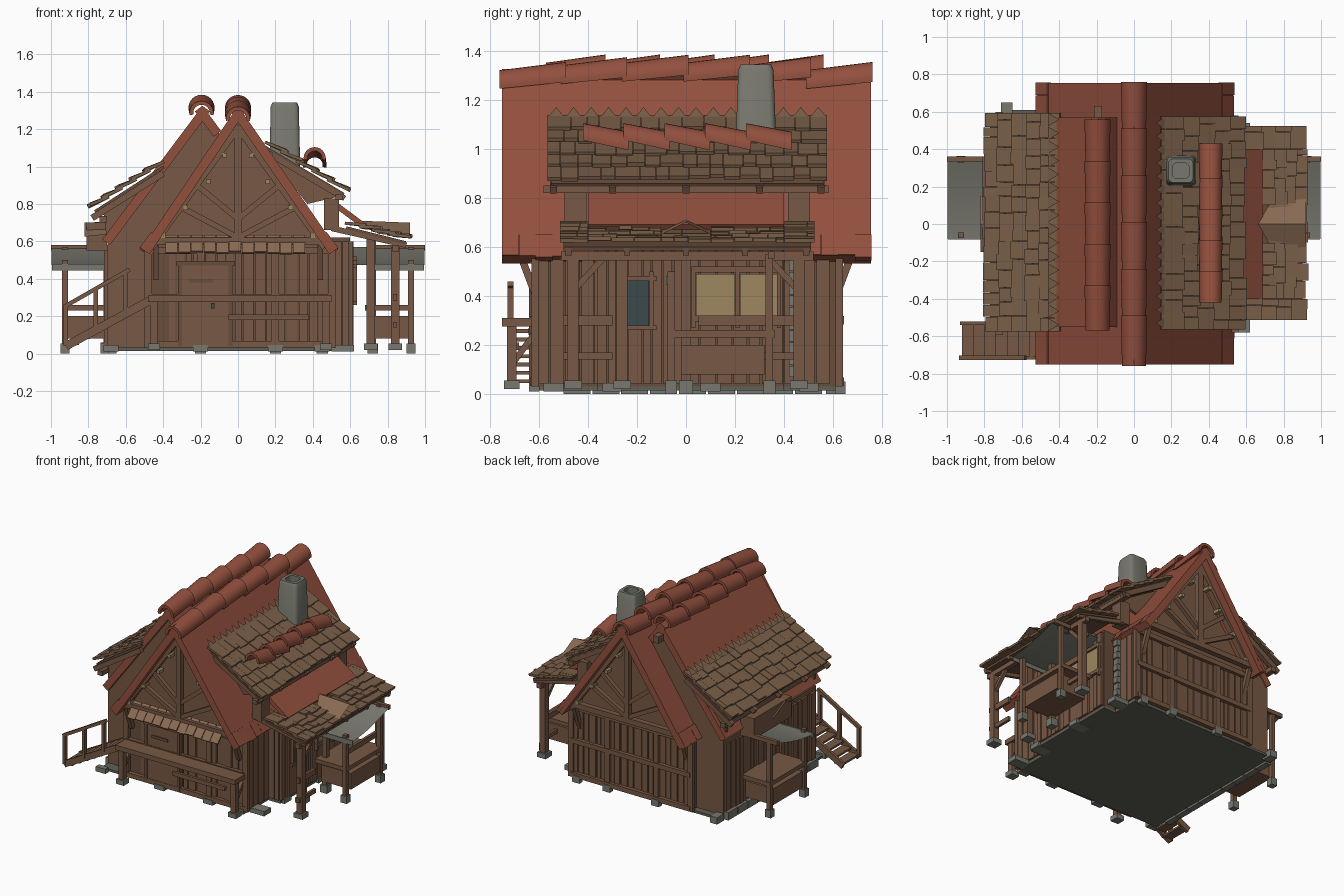
import bpy, bmesh, math, random
from mathutils import Vector, Matrix

if "Cube" in bpy.data.objects:
    bpy.data.objects.remove(bpy.data.objects["Cube"])
random.seed(4)
def material(name, rgb):
    m = bpy.data.materials.new(name)
    m.diffuse_color = (*rgb, 1)
    m.use_nodes = True
    m.node_tree.nodes["Principled BSDF"].inputs["Base Color"].default_value = m.diffuse_color
    return m
RED = material("red tile", (0.29, 0.08, 0.048))
WOOD = material("brown wood", (0.185, 0.098, 0.058))
DARK = material("dark wood", (0.14, 0.074, 0.044))
SHINGLE = material("shingle wood", (0.195, 0.115, 0.066))
LIGHT = material("light wood", (0.25, 0.145, 0.085))
STONE = material("grey stone", (0.19, 0.19, 0.16))
FLOOR = material("dark floor", (0.12, 0.12, 0.1))
TAN = material("tan panel", (0.34, 0.245, 0.12))
GLASS = material("blue grey window", (0.045, 0.068, 0.075))
parts = {}
def part(name, mat):
    return parts.setdefault(name, (bmesh.new(), mat))[0]
def box(name, mat, x0, x1, y0, y1, z0, z1):
    M = Matrix.Translation(((x0+x1)/2, (y0+y1)/2, (z0+z1)/2)) @ Matrix.Diagonal((abs(x1-x0), abs(y1-y0), abs(z1-z0), 1))
    bmesh.ops.create_cube(part(name, mat), size=1, matrix=M)
def beam(name, mat, p, q, w=0.03, h=0.03):
    p, q = Vector(p), Vector(q)
    M = Matrix.Translation((p+q)/2) @ (q-p).to_track_quat('X', 'Z').to_matrix().to_4x4() @ Matrix.Diagonal(((q-p).length, w, h, 1))
    bmesh.ops.create_cube(part(name, mat), size=1, matrix=M)
def poly(name, mat, pts):
    bm = part(name, mat)
    return bm, bm.faces.new([bm.verts.new(p) for p in pts])
def prism(name, mat, pts, y0, y1):
    """Extrude an (x, z) outline along y."""
    bm, f = poly(name, mat, [(x, y0, z) for x, z in pts])
    g = bmesh.ops.extrude_face_region(bm, geom=[f])['geom']
    bmesh.ops.translate(bm, vec=(0, y1-y0, 0), verts=[v for v in g if isinstance(v, bmesh.types.BMVert)])
def slope(name, mat, a, b, y0, y1, th):
    """Flat roof slab whose top runs from a to b in (x, z)."""
    d = (Vector(b) - Vector(a)).normalized()
    n = Vector((-d.y, d.x)) * (-1 if d.x > 0 else 1)
    prism(name, mat, [a, b, tuple(Vector(b)+n*th), tuple(Vector(a)+n*th)], y0, y1)
def shingles(name, a, b, y0, y1, rows, th=0.016):
    """Overlapping rows of random-width boards down a slope."""
    a, b = Vector(a), Vector(b)
    d = (b-a) / rows
    u = d.normalized()
    for i in range(rows):
        y = y0
        while y < y1 - 0.01:
            y2 = min(y + random.uniform(.05, .1), y1)
            if y1 - y2 < 0.03: y2 = y1
            s, e = a + d*i - u*0.03, a + d*(i+1) + u*random.uniform(0, .02)
            beam(name, SHINGLE, (s.x, (y+y2)/2, s.y), (e.x, (y+y2)/2, e.y + random.uniform(.014, .026)), y2-y-0.002, th)
            y = y2
def zigzag(name, x, z, tip, tipz, y0, y1, n):
    """Pointed boards along the top edge of a shingle field."""
    L = (y1-y0)/n
    for i in range(n):
        poly(name, SHINGLE, [(x, y0+L*i, z), (x, y0+L*(i+1), z), (tip, y0+L*(i+.5), tipz)])
def ridge(name, x, y0, y1, n, r, zfun, tilt):
    """Half-round ridge tiles, each tapered and tilted."""
    bm, L = part(name, RED), (y1-y0)/n
    for i in range(n):
        ya, yb = y0+L*i, y0+L*(i+1)+0.02
        z = zfun((ya+yb)/2)
        A, Ai, B, Bi = [[bm.verts.new((x+k*math.cos(t), y, z+dz+k*math.sin(t))) for t in [math.radians(-10+200*j/14) for j in range(15)]]
                        for y, rr, dz in ((ya, r*.92, -tilt), (yb, r, tilt)) for k in (rr, rr-0.02)]
        for p, q in ((A, B), (Bi, Ai), (Ai, A), (B, Bi)):
            for j in range(14):
                bm.faces.new((p[j], p[j+1], q[j+1], q[j]))
        for j in (0, 14):
            bm.faces.new((A[j], B[j], Bi[j], Ai[j]))
def planks(name, axis, pos, a, b, z0, z1, out):
    """Vertical boards on a wall; axis is the direction they run along."""
    while a < b - 0.01:
        v = min(a + random.uniform(0.035, 0.07), b)
        t = pos + out*random.uniform(0.006, 0.018)
        box(name, WOOD, *((a, v-.007, pos, t) if axis == 'x' else (pos, t, a, v-.007)), z0, z1)
        a = v
def post(name, x, y, z1, w=0.035):
    box(name, WOOD, x-w/2, x+w/2, y-w/2, y+w/2, 0.04, z1)
    box("stone_feet", STONE, x-w*.8, x+w*.8, y-w*.8, y+w*.8, 0.0 if w < .04 else 0.02, 0.055)
# House body, floor and side bay
prism("main_body", DARK, [(-.48, .03), (.5, .03), (.5, .57), (0, 1.25), (-.48, .57)], -.6, .61)
prism("left_body", WOOD, [(-.7, .03), (-.3, .03), (-.1, 1.18), (-.19, 1.26), (-.7, .58)], -.52, .56)
box("side_bay", DARK, .48, .6, -.36, .4, .03, .62)
box("floor", FLOOR, -.7, .5, -.6, .61, .015, .032)
box("floor", FLOOR, .48, .6, -.36, .4, .015, .032)
# Plank walls with rails and posts
planks("front_planks", 'x', -.6, -.37, .5, .04, .57, -1)
planks("bay_front_planks", 'x', -.36, .505, .6, .04, .6, -1)
planks("back_planks", 'x', .61, -.48, .5, .04, .57, 1)
planks("left_planks", 'y', -.7, -.5, .55, .04, .55, -1)
planks("bay_planks", 'y', .6, -.36, .4, .04, .6, 1)
planks("right_planks", 'y', .5, -.6, .6, .04, .57, 1)
for y, s in ((-.6, -1), (.61, 1)):
    prism("gable_boards", WOOD, [(-.49, .56), (.5, .56), (0, 1.24)], y, y+s*.012)
    for z in (.05, .3, .55):
        beam("wall_rails", WOOD, (-.48, y+s*.02, z), (.5, y+s*.02, z), .03, .035)
    for x in (-.48, .5, -.2, .2):
        box("wall_posts", WOOD, x-.02, x+.02, y, y+s*.03, .03, .57)
# Gable trusses with pale pegs
for y in (-.68, .68):
    for s in (-1, 1):
        beam("truss", WOOD, (0, y, 1.22), (s*.47, y, .57), .04, .05)
        beam("truss", WOOD, (0, y, .72), (s*.22, y, .9))
        beam("truss", WOOD, (0, y, .62), (s*.3, y, .78))
        beam("truss", WOOD, (s*.44, y*.9, .4), (s*.44, y, .58))
        for x, z in ((.07, 1.06), (.16, .92), (.28, .78), (.4, .63)):
            box("pegs", TAN, s*x-.012, s*x+.012, y-.026, y+.026, z-.012, z+.012)
    box("truss", WOOD, -.02, .02, y-.02, y+.02, .6, 1.22)
    box("truss", WOOD, -.46, .46, y-.02, y+.02, .58, .62)
# Red roofs
for e in (-.515, .53):
    slope("main_roof", RED, (0, 1.325), (e, .56), -.75, .755, .05)
slope("left_roof", RED, (-.19, 1.325), (-.725, .61), -.55, .57, .05)
slope("left_roof", RED, (-.19, 1.325), (-.09, 1.19), -.55, .57, .05)
slope("right_lower_roof", RED, (.42, .89), (.69, .69), -.4, .4, .03)
for i in range(22):
    y = -.75 + i*.0685
    for e in (-.505, .515):
        beam("eave_tiles", RED, (e*.9, y+.034, .642), (e*1.02, y+.034, .55+random.uniform(0, .012)), .068, .026)
ridge("main_ridge_tiles", 0, -.76, .74, 6, .07, lambda y: 1.30-.045*(y/.76)**2, .014)
ridge("left_ridge_tiles", -.195, -.57, .54, 5, .07, lambda y: 1.3, .014)
ridge("dormer_ridge_tiles", .41, -.42, .41, 5, .064, lambda y: 1.025, -.02)
box("left_ridge_pole", WOOD, -.215, -.17, .5, .63, 1.2, 1.25)
# Left shingle roof with rafters
shingles("left_shingles", (-.42, 1.01), (-.79, .775), -.575, .595, 5)
zigzag("left_shingle_tips", -.46, 1.015, -.4, 1.06, -.575, .595, 16)
slope("left_shingle_deck", DARK, (-.4, 1.005), (-.77, .765), -.56, .58, .015)
for y in (-.56, -.3, 0, .3, .57):
    beam("left_rafters", WOOD, (-.4, y, .965), (-.78, y, .725), .03, .035)
box("left_purlin", WOOD, -.74, -.7, -.59, .6, .7, .735)
for y in (-.5, .53):
    prism("left_cheeks", WOOD, [(-.42, .96), (-.72, .76), (-.7, .6)], y-.01, y+.01)
# Right shingle dormer
shingles("dormer_shingles", (.17, 1.115), (.585, .865), -.565, .575, 5)
zigzag("dormer_shingle_tips", .17, 1.125, .115, 1.17, -.565, .575, 16)
slope("dormer_deck", DARK, (.15, 1.11), (.57, .858), -.55, .56, .015)
box("dormer_beam", WOOD, .52, .56, -.58, .58, .82, .85)
for y in (-.54, -.3, 0, .3, .55):
    beam("dormer_rafters", WOOD, (.18, y, 1.06), (.57, y, .83), .028, .03)
for y in (-.45, .46):
    box("dormer_posts", WOOD, .46, .54, y-.045, y+.045, .66, .83)
    prism("dormer_cheeks", WOOD, [(.17, 1.06), (.54, .84), (.37, .8)], y-.01, y+.01)
# Side porch roof with small gables
for y0, y1, x in ((-.515, -.4, .6), (.4, .525, .6), (-.4, -.1, .69), (.1, .4, .69), (-.1, .1, .74)):
    shingles("porch_shingles", (x, .69-(x-.6)*.254), (.915, .61), y0, y1, 4 if x < .7 else 2)
slope("porch_deck", DARK, (.58, .68), (.9, .6), -.5, .51, .015)
for y in (-.48, -.24, 0, .24, .49):
    beam("porch_rafters", WOOD, (.5, y, .67), (.9, y, .58), .025, .03)
box("porch_beam", WOOD, .825, .86, -.51, .52, .545, .58)
for x0, x1 in ((-.6, -.82), (.66, .92)):
    for s in (-1, 1):
        poly("small_gable", LIGHT, [(x0, 0, .71), (x1, 0, .70), (x1, s*.15, .625), (x0+(x1-x0)*.35, s*.15, .64)])
box("left_lintel", WOOD, -.81, -.7, -.08, .36, .55, .7)
# Porch posts, counters and sagging grey canopies on both sides
for y in (-.46, .46):
    post("porch_posts", .84, y, .57, .045)
    beam("porch_braces", WOOD, (.84, y, .42), (.84, y*.72, .56), .025, .025)
post("porch_posts", .71, -.26, .62, .045)
post("porch_posts", .72, .0, .62)
for s in (-1, 1):
    for y in (-.06, .34):
        post("canopy_posts", s*.925, y, .5 if y < 0 else .57, .03)
    box("counter_panel", WOOD, s*.7, s*.94, -.02, .32, .08, .2)
    box("counter_top", WOOD, s*.68, s*.94, -.07, .36, .23, .26)
    box("canopy_bar", WOOD, s*.7, s, .335, .36, .55, .58)
    box("canopy_fringe", STONE, s*.7, s*.995, -.082, -.074, .445, .48)
    ys = [(-.08+.055*t, .475+.095*(t/8)**1.7) for t in range(9)]
    for (ya, za), (yb, zb) in zip(ys, ys[1:]):
        poly("grey_canopy", STONE, [(s*.6, ya, za), (s*.998, ya, za), (s*.998, yb, zb), (s*.6, yb, zb)])
for y0, y1 in ((-.5, -.3), (.05, .44)):
    box("porch_rails", WOOD, .83, .85, y0, y1, .28, .32)
    box("porch_rails", WOOD, .83, .85, y0, y1, .14, .17)
# Tan panels, window and frames on the bay
for y0, y1 in ((.04, .2), (.22, .37)):
    box("tan_panels", TAN, .618, .626, y0, y1, .32, .49)
box("window_pane", GLASS, .618, .627, -.24, -.15, .28, .46)
for y in (-.25, -.14, .03, .21, .38):
    box("window_frames", WOOD, .61, .635, y-.008, y+.008, .27, .5)
for z in (.27, .47):
    box("window_frames", WOOD, .61, .635, -.27, -.12, z-.01, z+.01)
    box("window_frames", WOOD, .61, .635, .02, .39, z+.025, z+.05)
for i in range(10):
    box("corner_stones", STONE, .49, .53+.008*(i % 2), .42, .465, .07+i*.048, .114+i*.048)
# Chimney: rounded square rings, hollow at the top
bm, prev = part("chimney", STONE), None
for hx, hy, z in ((.085, .087, .9), (.075, .072, 1.32), (.066, .063, 1.343), (.045, .042, 1.343), (.045, .042, 1.22)):
    ring = [bm.verts.new((.25+(hx-.025)*sx+.025*math.cos(t), .285+(hy-.025)*sy+.025*math.sin(t), z)) for q, (sx, sy) in
            enumerate(((1, 1), (-1, 1), (-1, -1), (1, -1))) for t in [math.pi/2*(q+k/3) for k in range(4)]]
    for j in range(16 if prev else 0):
        bm.faces.new((prev[j], prev[(j+1) % 16], ring[(j+1) % 16], ring[j]))
    prev = ring
bm.faces.new(prev)
# Front deck, awning and door
box("front_deck", WOOD, -.48, .5, -.75, -.6, .275, .31)
for x in (-.45, .47):
    post("deck_posts", x, -.71, .31, .04)
    beam("deck_posts", WOOD, (x, -.71, .12), (x, -.6, .27), .025, .025)
box("deck_skirt", WOOD, -.05, .38, -.7, -.68, .18, .21)
for i in range(11):
    x = -.355 + i*.068
    beam("front_awning", LIGHT, (x, -.66, .63), (x, -.745, .535+random.uniform(0, .012)), .064, .012)
box("front_door", WOOD, -.3, -.05, -.632, -.6, .04, .47)
for x0, x1, z0, z1 in ((-.32, -.3, .04, .49), (-.05, -.03, .04, .49), (-.33, -.02, .47, .495), (-.26, -.13, .38, .4)):
    box("door_trim", DARK, x0, x1, -.64, -.6, z0, z1)
box("door_handle", GLASS, -.145, -.125, -.642, -.632, .24, .27)
# Stair with handrail
for y in (-.715, -.53):
    beam("stair_stringers", WOOD, (-.92, y, .04), (-.46, y, .29), .02, .045)
for i in range(8):
    box("stair_steps", WOOD, -.92+i*.06, -.85+i*.06, -.725, -.52, .045+i*.034, .06+i*.034)
for x, z in ((-.92, .04), (-.76, .13), (-.6, .22)):
    box("handrail", WOOD, x-.012, x+.012, -.727, -.703, z, z+.22)
beam("handrail", WOOD, (-.93, -.715, .25), (-.58, -.715, .45), .025, .022)
# Foundation stones
for i in range(9):
    box("foundation_stones", STONE, -.735, -.69, -.5+i*.118, -.39+i*.118, 0, .045+random.uniform(0, .015))
for x in (-.68, -.2, .2, .45):
    box("foundation_stones", STONE, x-.03, x+.03, .57 if x < -.5 else .61, .65, 0, .05)
    box("foundation_stones", STONE, x-.04, x+.04, -.64, -.6, .01, .045)
for y in (-.54, -.3, .1, .5):
    box("foundation_stones", STONE, .5, .62, y-.04, y+.04, .01, .045)
# Make the objects
for name, (bm, mat) in parts.items():
    bmesh.ops.remove_doubles(bm, verts=bm.verts, dist=1e-5) if name == "grey_canopy" else None
    bmesh.ops.recalc_face_normals(bm, faces=bm.faces)
    me = bpy.data.meshes.new(name)
    bm.to_mesh(me)
    me.materials.append(mat)
    ob = bpy.data.objects.new(name, me)
    bpy.context.collection.objects.link(ob)
    if "ridge_tiles" in name or name in ("chimney", "grey_canopy"):
        bpy.context.view_layer.objects.active = ob
        ob.select_set(True)
        bpy.ops.object.shade_smooth_by_angle(angle=math.radians(35))
        ob.select_set(False)
